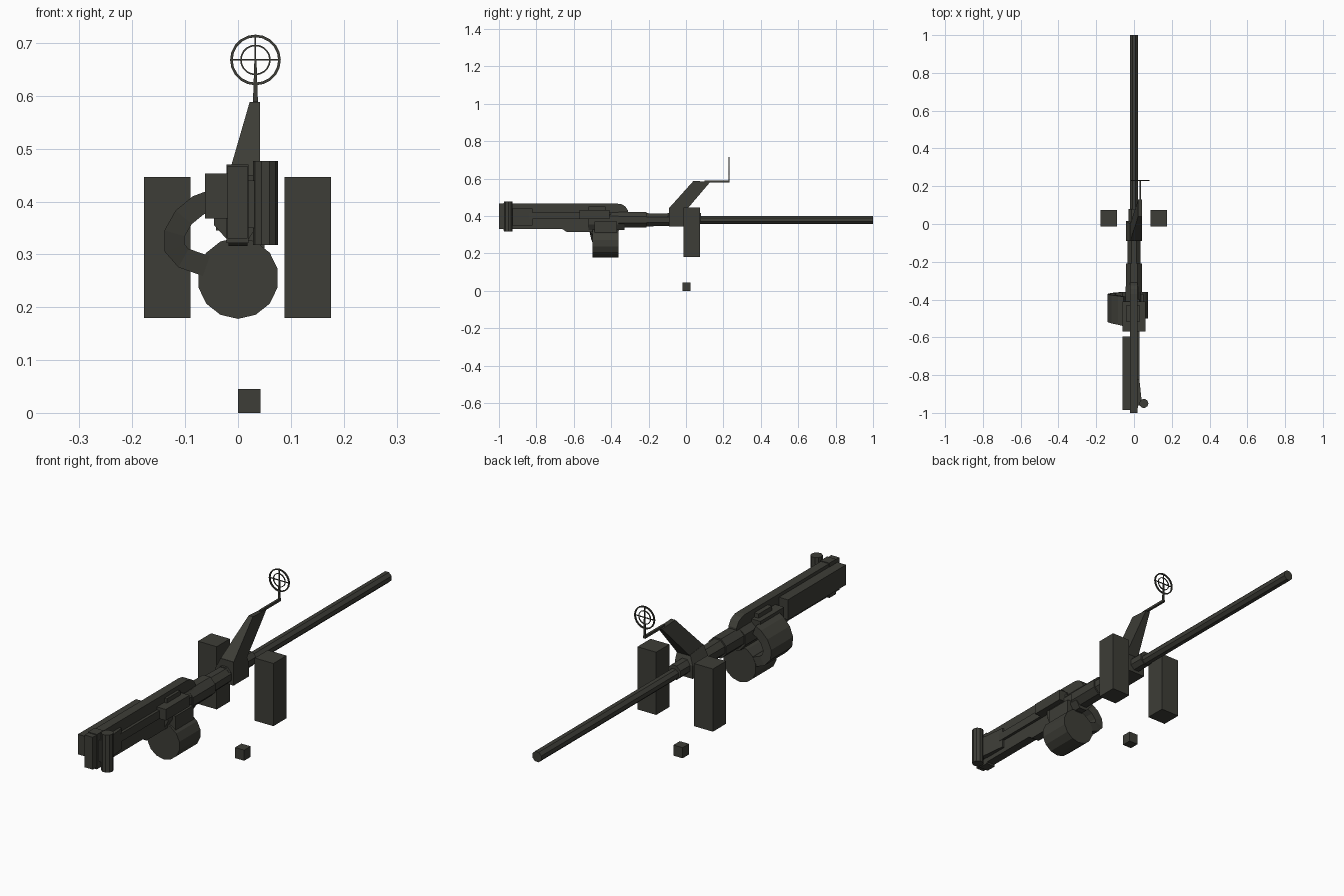
import bpy, bmesh, math
from mathutils import Vector

if "Cube" in bpy.data.objects:
    bpy.data.objects.remove(bpy.data.objects["Cube"])

METAL = bpy.data.materials.new("dark_olive_metal")
METAL.diffuse_color = (0.047, 0.047, 0.038, 1)
METAL.use_nodes = True
METAL.node_tree.nodes["Principled BSDF"].inputs["Base Color"].default_value = METAL.diffuse_color


def make(name, bm):
    bmesh.ops.recalc_face_normals(bm, faces=bm.faces[:])
    me = bpy.data.meshes.new(name)
    bm.to_mesh(me)
    bm.free()
    me.materials.append(METAL)
    ob = bpy.data.objects.new(name, me)
    bpy.context.collection.objects.link(ob)
    return ob


def loft(name, rings, closed=False):
    """Skin matching rings of points; cap the ends unless closed."""
    bm = bmesh.new()
    vs = [[bm.verts.new(p) for p in r] for r in rings]
    n = len(vs[0])
    pairs = list(zip(vs, vs[1:])) + ([(vs[-1], vs[0])] if closed else [])
    for a, b in pairs:
        for i in range(n):
            j = (i + 1) % n
            bm.faces.new((a[i], a[j], b[j], b[i]))
    if not closed:
        bm.faces.new(vs[0])
        bm.faces.new(vs[-1])
    return make(name, bm)


def box(name, x0, x1, y0, y1, z0, z1):
    return loft(name, [[(x0, y0, z), (x1, y0, z), (x1, y1, z), (x0, y1, z)] for z in (z0, z1)])


def side_profile(name, pts, x0, x1):
    return loft(name, [[(x, y, z) for y, z in pts] for x in (x0, x1)])


def front_profile(name, pts, y0, y1):
    return loft(name, [[(x, y, z) for x, z in pts] for y in (y0, y1)])


def turned(name, steps, x, z, sides):
    """Steps of (y, radius) around an axis along y, with flat top and bottom."""
    rings = []
    for y, r in steps:
        angles = [(i + .5) * math.tau / sides for i in range(sides)]
        rings.append([(x + r * math.cos(a), y, z + r * math.sin(a)) for a in angles])
    return loft(name, rings)


def hoop(name, x, y, z, r_out, r_in, depth, n=20):
    rings = []
    for i in range(n):
        c, s = math.cos(i * math.tau / n), math.sin(i * math.tau / n)
        rings.append([(x + r * c, y + d, z + r * s) for r, d in
                      ((r_out, -depth), (r_out, depth), (r_in, depth), (r_in, -depth))])
    return loft(name, rings, True)


# Barrel with stepped jacket
turned("barrel", [(0.05, .023), (1.0, .023)], 0, .38, 8)
turned("barrel_jacket", [(-.36, .045), (-.21, .045), (-.21, .038), (-.09, .036)], 0, .38, 8)
turned("barrel_collar", [(-.1, .032), (.08, .032)], 0, .387, 8)

# Receiver with rounded front upper corner
side_profile("receiver", [(-1, .33), (-.36, .33), (-.31, .36), (-.31, .43),
                          (-.325, .452), (-.345, .463), (-.37, .467), (-1, .467)], -.02, .018)
side_profile("receiver_underside", [(-.66, .33), (-.64, .316), (-.37, .316), (-.35, .33)], -.018, .018)
front_profile("receiver_front_flare", [(-.018, .325), (-.045, .355), (-.045, .4),
                                       (-.02, .42), (.02, .42), (.036, .40), (.036, .355), (.018, .325)], -.52, -.33)
box("left_housing", -.062, -.018, -.985, -.595, .368, .453)
box("right_rail", .016, .03, -.86, -.40, .385, .42)
box("rear_band", -.022, .02, -.975, -.93, .322, .47)

# Feed cover and ammunition drum
box("feed_block", -.062, .06, -.57, -.41, .385, .432)
box("feed_lid", -.04, .03, -.52, -.43, .43, .45)
turned("drum", [(-.5, .077), (-.36, .077)], 0, .255, 14)
box("drum_mount", -.018, .05, -.49, -.37, .30, .37)

# Curved feed chute from drum to feed block
chute = [(-.05, .402), (-.075, .393), (-.103, .37), (-.12, .34), (-.12, .312), (-.103, .293), (-.06, .278)]
rings = []
for i, (x, z) in enumerate(chute):
    a, b = chute[max(i - 1, 0)], chute[min(i + 1, len(chute) - 1)]
    t = Vector((b[0] - a[0], b[1] - a[1])).normalized()
    nx, nz = -t.y * .02, t.x * .02
    k = i / (len(chute) - 1)
    y0, y1 = -.54 + .04 * k, -.385 + .025 * k
    rings.append([(x + nx, y0, z + nz), (x - nx, y0, z - nz), (x - nx, y1, z - nz), (x + nx, y1, z + nz)])
loft("feed_chute", rings)

# Charging handle with its bracket
handle = [[(.052 + .024 * math.cos(i * math.tau / 10), -.95 + .024 * math.sin(i * math.tau / 10), z)
           for i in range(10)] for z in (.318, .477)]
loft("rear_handle", handle)
loft("handle_bracket", [[(.015, -.96, z), (.042, -.96, z), (.04, -.93, z), (.028, -.82, z), (.015, -.82, z)]
                        for z in (.35, .44)])

# Sight base and leaning tapered arm
loft("sight_base", [[(-.042, -.09, .345), (.042, -.09, .345), (.042, .015, .345), (-.042, .015, .345)],
                    [(-.042, -.09, .40), (.042, -.09, .40), (.042, .015, .40), (-.042, .015, .40)],
                    [(-.02, -.09, .445), (.042, -.09, .445), (.042, .0, .435), (-.02, .0, .435)]])
loft("sight_arm", [[(-.02, -.09, .443), (.042, -.09, .443), (.042, .0, .43), (-.02, .0, .43)],
                   [(.022, .04, .588), (.042, .04, .588), (.042, .13, .583), (.022, .13, .583)]])

# Ring sight on a thin bent rod
SX, SY, SZ = .033, .23, .668
box("sight_rod", SX - .005, SX + .005, .10, SY + .003, .58, .59)
loft("sight_post", [[(SX - w, SY - .003, z), (SX + w, SY - .003, z), (SX + w, SY + .003, z), (SX - w, SY + .003, z)]
                    for w, z in ((.005, .58), (.002, SZ))])
hoop("sight_outer_ring", SX, SY, SZ, .048, .043, .003)
hoop("sight_inner_ring", SX, SY, SZ, .029, .026, .002)
box("sight_cross_bar", SX - .045, SX + .045, SY - .002, SY + .002, SZ - .0015, SZ + .0015)
box("sight_cross_post", SX - .0015, SX + .0015, SY - .002, SY + .002, SZ - .045, SZ + .045)

# Mount side blocks and loose base cube
for side, x in (("left", -.134), ("right", .132)):
    box(side + "_mount_block", x - .044, x + .044, -.014, .074, .18, .446)
box("base_cube", 0, .043, -.02, .023, 0, .045)
